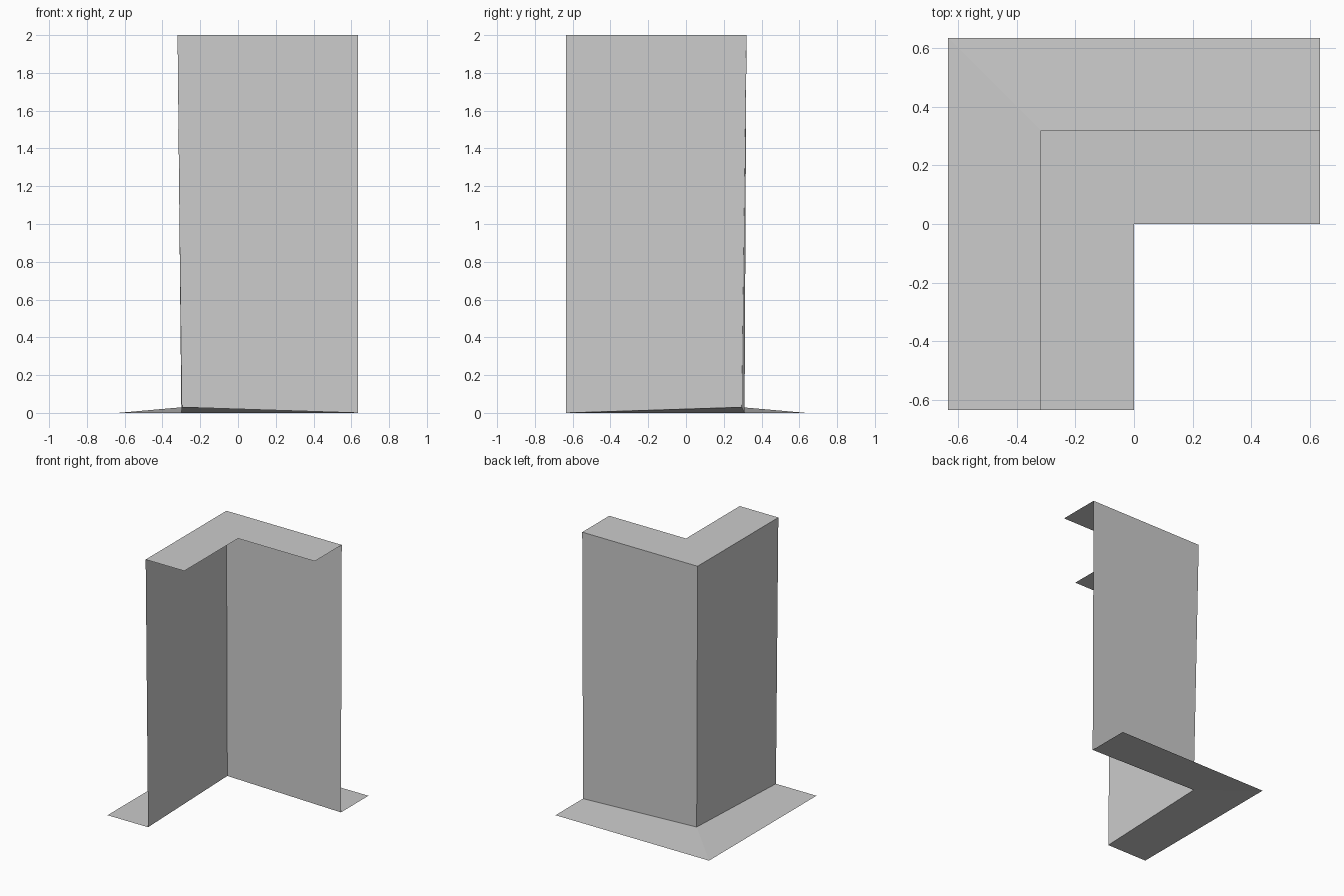
import bpy
import bmesh

cube = bpy.data.objects.get("Cube")
if cube:
    bpy.data.objects.remove(cube)

# One stone grey for every part
stone = bpy.data.materials.new("stone_grey")
stone.use_nodes = True
grey = (0.6, 0.6, 0.6, 1)
stone.diffuse_color = grey
stone.node_tree.nodes["Principled BSDF"].inputs["Base Color"].default_value = grey

HALF, HEIGHT = 0.636, 2.0

# L-shaped lines, each given as front end, corner, side end
ledge_rim = [(0, -HALF, HEIGHT), (0, 0, HEIGHT), (HALF, 0, HEIGHT)]
wall_top = [(-0.32, -HALF, HEIGHT), (-0.32, 0.32, HEIGHT), (HALF, 0.32, HEIGHT)]
wall_foot = [(-0.30, -HALF, 0), (-0.295, 0.295, 0.03), (HALF, 0.31, 0)]
ground_rim = [(-HALF, -HALF, 0), (-HALF, HALF, 0), (HALF, HALF, 0)]


def add_strip(name, inner, outer):
    """Thin sheet spanning two L-shaped lines."""
    bm = bmesh.new()
    a = [bm.verts.new(p) for p in inner]
    b = [bm.verts.new(p) for p in outer]
    for i in range(len(a) - 1):
        bm.faces.new((a[i], a[i + 1], b[i + 1], b[i]))
    mesh = bpy.data.meshes.new(name)
    bm.to_mesh(mesh)
    bm.free()
    mesh.materials.append(stone)
    obj = bpy.data.objects.new(name, mesh)
    bpy.context.collection.objects.link(obj)


# Flat top, upright corner wall, gently sloping ground outside it
add_strip("top_ledge", ledge_rim, wall_top)
add_strip("corner_wall", wall_top, wall_foot)
add_strip("ground_skirt", wall_foot, ground_rim)
for obj in bpy.context.collection.objects:
    if obj.name in {"top_ledge", "corner_wall", "ground_skirt"}:
        bm = bmesh.new()
        bm.from_mesh(obj.data)
        # Face the sheets outward: up, or away from the inner corner
        for f in bm.faces:
            c = f.calc_center_median()
            outward = f.normal.z if abs(f.normal.z) > 0.5 else f.normal.y - f.normal.x
            if outward < 0:
                f.normal_flip()
        bm.to_mesh(obj.data)
        bm.free()
